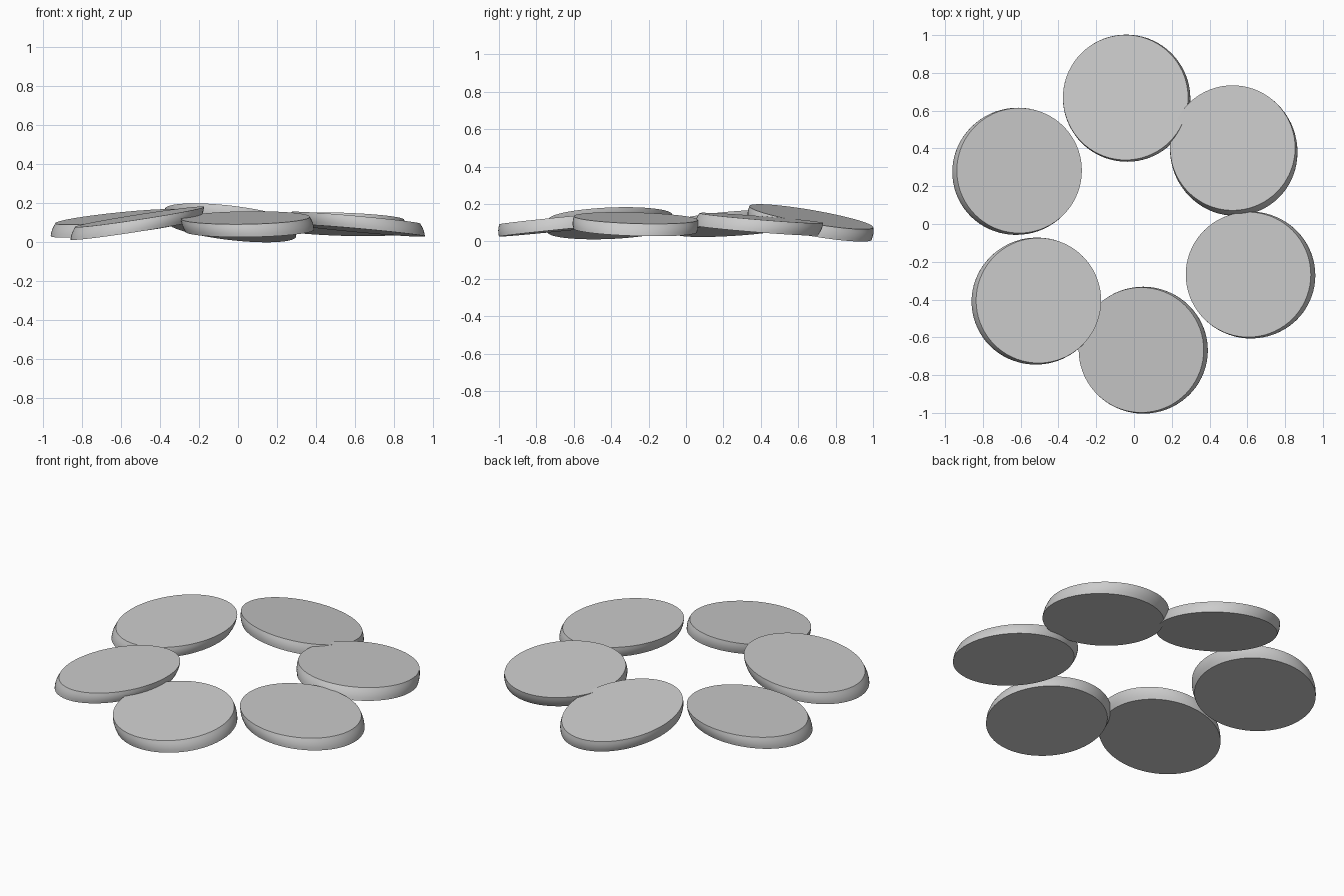
import bpy, bmesh, math

if "Cube" in bpy.data.objects:
    bpy.data.objects.remove(bpy.data.objects["Cube"])

R, THICK, SEG = 0.331, 0.066, 72

# part name, top centre (x, y, z), top slope (x, y), sideways shift of the underside (x, y)
DISCS = [
    ("back_disc",        (-0.045, 0.67, 0.132), (-0.11, -0.17), (0.012, -0.008)),
    ("back_right_disc",  (0.522, 0.403, 0.125), (-0.03, -0.08), (0.012, -0.028)),
    ("front_right_disc", (0.605, -0.268, 0.125), (-0.09, -0.03), (0.024, -0.004)),
    ("front_disc",       (0.038, -0.667, 0.125), (0.015, 0.10), (0.022, -0.002)),
    ("front_left_disc",  (-0.505, -0.405, 0.130), (0.155, 0.04), (-0.024, -0.006)),
    ("back_left_disc",   (-0.607, 0.283, 0.130), (0.10, 0.07), (-0.024, -0.008)),
]


def make_disc(name, centre, slope, shift):
    bm = bmesh.new()
    rings = []
    # rim: a slightly bulging, leaning wall from top to underside
    for t in (0, 0.25, 0.5, 0.75, 1):
        r = R + 0.005 * math.sin(math.pi * t)
        ring = []
        for i in range(SEG):
            a = 2 * math.pi * i / SEG
            x, y = r * math.cos(a), r * math.sin(a)
            z = centre[2] + slope[0] * x + slope[1] * y - THICK * t
            ring.append(bm.verts.new((centre[0] + x + shift[0] * t,
                                      centre[1] + y + shift[1] * t, z)))
        rings.append(ring)
    for up, low in zip(rings, rings[1:]):
        for i in range(SEG):
            j = (i + 1) % SEG
            bm.faces.new((up[i], low[i], low[j], up[j]))
    # flat top and underside
    bm.faces.new(rings[0])
    bm.faces.new(rings[-1][::-1])
    bmesh.ops.recalc_face_normals(bm, faces=bm.faces)
    mesh = bpy.data.meshes.new(name)
    bm.to_mesh(mesh)
    bm.free()
    ob = bpy.data.objects.new(name, mesh)
    bpy.context.collection.objects.link(ob)
    bpy.ops.object.select_all(action='DESELECT')
    ob.select_set(True)
    bpy.context.view_layer.objects.active = ob
    bpy.ops.object.shade_smooth_by_angle(angle=math.radians(35))


for disc in DISCS:
    make_disc(*disc)
